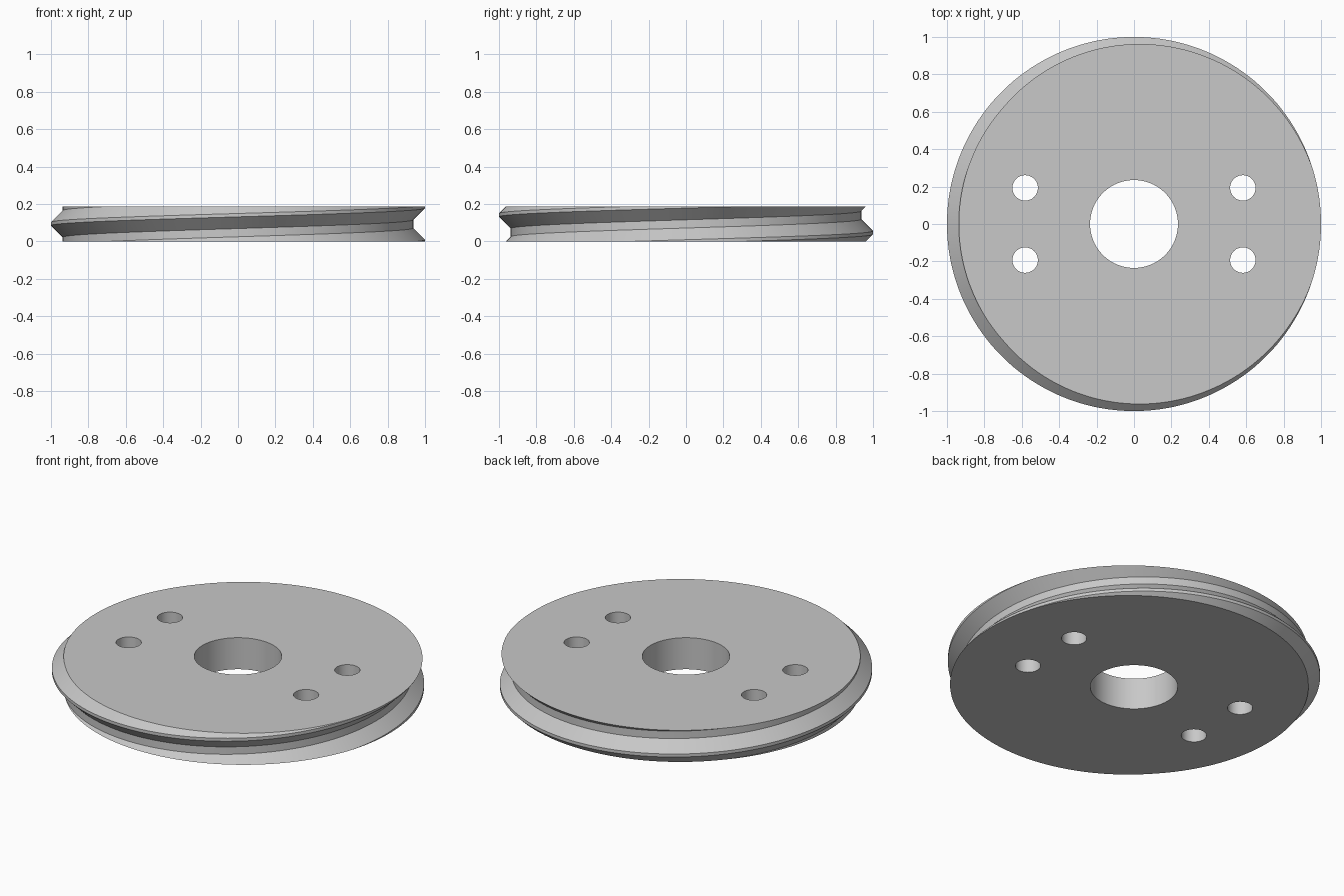
import bpy, bmesh, math

if "Cube" in bpy.data.objects:
    bpy.data.objects.remove(bpy.data.objects["Cube"])

H = 0.187          # disc thickness, equal to one thread pitch
PITCH = 0.187
CREST, FLANK = 0.009, 0.0625   # half crest width, flank height
R_OUT, R_ROOT = 1.0, 0.937
SEG = 180


def thread_radius(z, angle):
    """Radius of the helical V thread at a height and angle."""
    d = (z - PITCH * angle / math.tau) % PITCH
    d = min(d, PITCH - d)
    t = min(max((d - CREST) / FLANK, 0), 1)
    return R_OUT + (R_ROOT - R_OUT) * t


# Threaded rim: one column of clipped thread corners per angle step
bm = bmesh.new()
columns = []
for i in range(SEG + 1):
    a = math.tau * i / SEG
    heights = [0.0]
    for k in range(-2, 3):
        mid = PITCH * (a / math.tau + k)
        for off in (-CREST - FLANK, -CREST, CREST, CREST + FLANK):
            heights.append(min(max(mid + off, 0), H))
    heights.append(H)
    col = []
    for z in heights:
        r = thread_radius(z, a)
        col.append(bm.verts.new((r * math.cos(a), r * math.sin(a), z)))
    columns.append(col)
for c0, c1 in zip(columns, columns[1:]):
    for j in range(len(c0) - 1):
        bm.faces.new((c0[j], c1[j], c1[j + 1], c0[j + 1]))
bmesh.ops.remove_doubles(bm, verts=bm.verts, dist=1e-5)

# Flat top and bottom
bmesh.ops.holes_fill(bm, edges=[e for e in bm.edges if e.is_boundary], sides=0)
bmesh.ops.recalc_face_normals(bm, faces=bm.faces)
mesh = bpy.data.meshes.new("threaded_disc")
bm.to_mesh(mesh)
bm.free()
disc = bpy.data.objects.new("threaded_disc", mesh)
bpy.context.collection.objects.link(disc)

grey = bpy.data.materials.new("grey")
grey.diffuse_color = (0.58, 0.58, 0.58, 1)
grey.use_nodes = True
grey.node_tree.nodes["Principled BSDF"].inputs["Base Color"].default_value = grey.diffuse_color
mesh.materials.append(grey)

# Centre bore and four bolt holes
holes = [(0, 0, 0.235, 96)]
holes += [(sx * 0.582, sy * 0.193, 0.068, 48) for sx in (-1, 1) for sy in (-1, 1)]
for x, y, r, n in holes:
    bpy.ops.mesh.primitive_cylinder_add(vertices=n, radius=r, depth=1, location=(x, y, H / 2))
    cutter = bpy.context.object
    cutter.name = "hole_cutter"
    cutter.hide_render = True
    cutter.data.materials.append(grey)
    mod = disc.modifiers.new("hole", 'BOOLEAN')
    mod.operation = 'DIFFERENCE'
    mod.solver = 'EXACT'
    mod.object = cutter
    bpy.ops.object.select_all(action='DESELECT')
    disc.select_set(True)
    bpy.context.view_layer.objects.active = disc
    bpy.ops.object.modifier_apply(modifier=mod.name)
    bpy.data.objects.remove(cutter, do_unlink=True)

bpy.ops.object.shade_smooth_by_angle(angle=math.radians(25))
